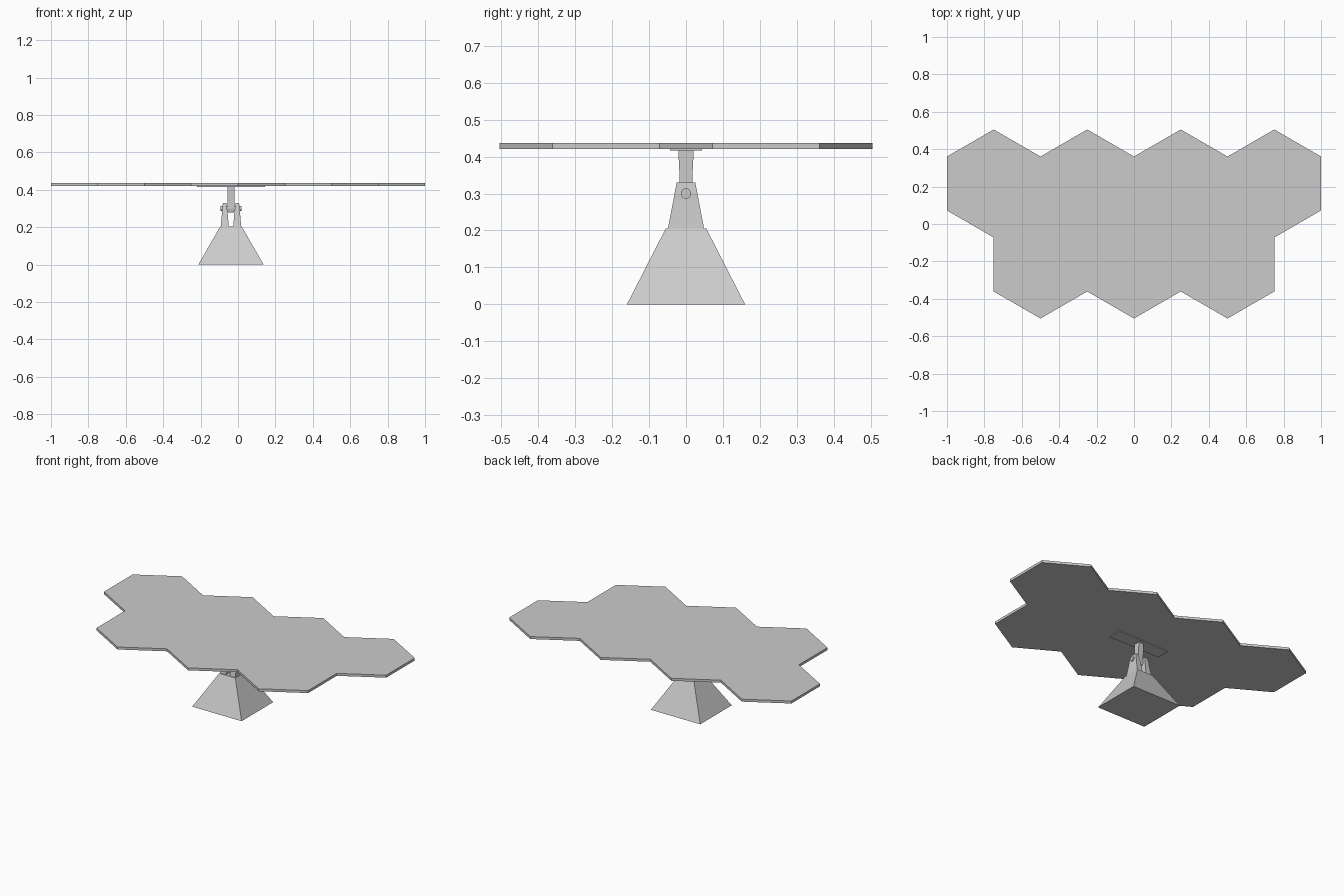
import bpy, bmesh, math

if "Cube" in bpy.data.objects:
    bpy.data.objects.remove(bpy.data.objects["Cube"])

CX = -0.0375          # centre line of the stand
R = 0.5 / math.sqrt(3)  # hexagon radius for 0.5 wide tiles


def make_object(name, bm):
    bmesh.ops.recalc_face_normals(bm, faces=bm.faces)
    mesh = bpy.data.meshes.new(name)
    bm.to_mesh(mesh)
    bm.free()
    obj = bpy.data.objects.new(name, mesh)
    bpy.context.collection.objects.link(obj)
    return obj


def loft(name, levels):
    """Stack of rectangles (x0, x1, half_y, z), x relative to the stand centre."""
    bm = bmesh.new()
    rings = []
    for x0, x1, hy, z in levels:
        rings.append([bm.verts.new((CX + x, y, z)) for x, y in
                      ((x0, -hy), (x1, -hy), (x1, hy), (x0, hy))])
    for a, b in zip(rings, rings[1:]):
        for i in range(4):
            j = (i + 1) % 4
            bm.faces.new((a[i], a[j], b[j], b[i]))
    bm.faces.new(rings[0])
    bm.faces.new(rings[-1])
    return make_object(name, bm)


def hex_panel(name, x, y, z0, z1):
    bm = bmesh.new()
    angles = [math.radians(30 + 60 * i) for i in range(6)]
    face = bm.faces.new([bm.verts.new((x + R * math.cos(a), y + R * math.sin(a), z0))
                         for a in angles])
    top = bmesh.ops.extrude_face_region(bm, geom=[face], use_keep_orig=True)
    for v in top["geom"]:
        if isinstance(v, bmesh.types.BMVert):
            v.co.z = z1
    return make_object(name, bm)


# Hexagonal panels: four at the back, three at the front
row_y = 0.75 * R
for i in range(4):
    hex_panel(f"back_panel_{i + 1}", -0.75 + 0.5 * i, row_y, 0.421, 0.437)
for i in range(3):
    hex_panel(f"front_panel_{i + 1}", -0.5 + 0.5 * i, -row_y, 0.421, 0.437)

# Pyramid foot
loft("base", [(-0.175, 0.175, 0.16, 0.0), (-0.057, 0.057, 0.055, 0.205)])

# Fork prongs that hold the neck
for side, s in (("left", -1), ("right", 1)):
    loft(f"{side}_prong", [
        (s * 0.012, s * 0.055, 0.05, 0.20),
        (s * 0.018, s * 0.048, 0.0345, 0.28),
        (s * 0.021, s * 0.047, 0.031, 0.30),
        (s * 0.025, s * 0.043, 0.025, 0.33)])

# Neck and mounting plate under the panels
loft("neck", [(-0.017, 0.017, 0.012, 0.278), (-0.018, 0.018, 0.017, 0.30),
              (-0.018, 0.018, 0.017, 0.34), (-0.018, 0.018, 0.021, 0.418)])
loft("mount_plate", [(-0.183, 0.183, 0.044, 0.4165), (-0.183, 0.183, 0.044, 0.4212)])

# Pivot pin through the fork
bpy.ops.mesh.primitive_cylinder_add(vertices=16, radius=0.014, depth=0.112,
                                    location=(CX, 0, 0.30),
                                    rotation=(0, math.pi / 2, 0))
bpy.context.object.name = "pivot_pin"
bpy.ops.object.shade_smooth_by_angle()
